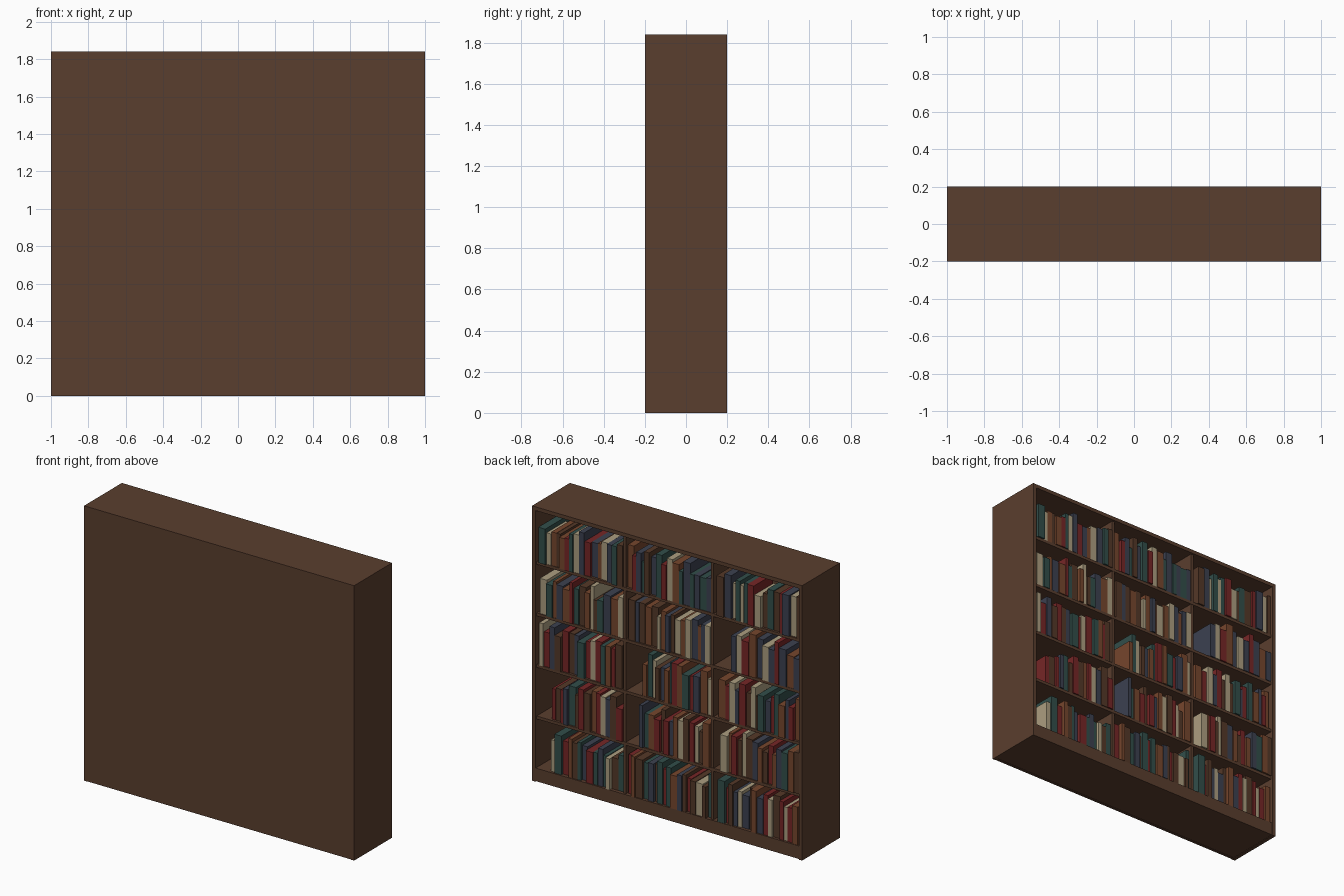
import bpy, bmesh, random
from mathutils import Matrix, Vector

if "Cube" in bpy.data.objects:
    bpy.data.objects.remove(bpy.data.objects["Cube"])

random.seed(7)


def material(name, rgb):
    m = bpy.data.materials.new(name)
    lin = [((c / 255 + 0.055) / 1.055) ** 2.4 for c in rgb]
    m.diffuse_color = (*lin, 1)
    m.use_nodes = True
    m.node_tree.nodes["Principled BSDF"].inputs["Base Color"].default_value = m.diffuse_color
    return m


wood = material("wood", (90, 62, 46))
BOOKS = [material(n, c) for n, c in (
    ("cream", (172, 158, 128)), ("red", (118, 38, 38)), ("teal", (50, 78, 74)),
    ("navy", (60, 65, 80)), ("tan", (118, 70, 45)), ("umber", (84, 56, 40)))]
CREAM, RED, TEAL, NAVY, TAN, UMBER = range(6)


def add_box(bm, lo, hi, mat=0):
    lo, hi = Vector(lo), Vector(hi)
    mtx = Matrix.Translation((lo + hi) / 2) @ Matrix.Diagonal((*(hi - lo), 1))
    geo = bmesh.ops.create_cube(bm, size=1, matrix=mtx)
    for f in {f for v in geo["verts"] for f in v.link_faces}:
        f.material_index = mat


def make(name, boxes, mats):
    bm = bmesh.new()
    for b in boxes:
        add_box(bm, *b)
    me = bpy.data.meshes.new(name)
    bm.to_mesh(me)
    bm.free()
    for m in mats:
        me.materials.append(m)
    ob = bpy.data.objects.new(name, me)
    bpy.context.collection.objects.link(ob)


H, T, BASE = 1.84, 0.025, 0.09       # height, board thickness, plinth height
IN = 1 - T                           # inner half width
PITCH = (H - T - BASE) / 5           # shelf spacing
DIV = 0.325                          # divider position

# Carcass
for s, n in ((-1, "left"), (1, "right")):
    x0, x1 = sorted((s * IN, s))
    make(n + "_side", [((x0, -.2, 0), (x1, .2, H))], [wood])
    make(n + "_divider", [((s * DIV - .01, -.185, BASE), (s * DIV + .01, .185, H - T))], [wood])
make("top_board", [((-IN, -.2, H - T), (IN, .2, H))], [wood])
make("back_panel", [((-IN, -.197, 0), (IN, -.18, H - T))], [wood])
make("plinth", [((-IN, -.185, 0.003), (IN, .197, BASE))], [wood])
for i in range(1, 5):
    z = BASE + i * PITCH
    make(f"shelf_{i}", [((-IN, -.185, z - .02), (IN, .187, z))], [wood])

# Books: start x of each run (top row first) and the end wall of each column
STARTS = [(.955, .955, .955, .873, .873),
          (.31, .30, .194, .209, .306),
          (-.365, -.47, -.362, -.39, -.37)]
ENDS = (DIV + .012, -DIV + .012, -IN + .002)
FIRST = {(0, 3): RED, (0, 4): CREAM, (1, 2): TAN, (1, 3): NAVY, (2, 1): NAVY}

for col, starts in enumerate(STARTS):
    for row, x in enumerate(starts):
        z = BASE + (4 - row) * PITCH
        boxes, k = [], FIRST.get((col, row), random.randrange(6))
        while x - ENDS[col] > 0.02:
            w = min(random.uniform(.024, .054), x - ENDS[col])
            h = random.uniform(.205, .29)
            front = .2 - random.uniform(0, .03)
            depth = random.uniform(.2, .28)
            boxes.append(((x - w + .001, front - depth, z), (x, front, z + h), k))
            x -= w
            k = random.choice([c for c in range(6) if c != k])
        make(f"books_column{col + 1}_row{row + 1}", boxes, BOOKS)
